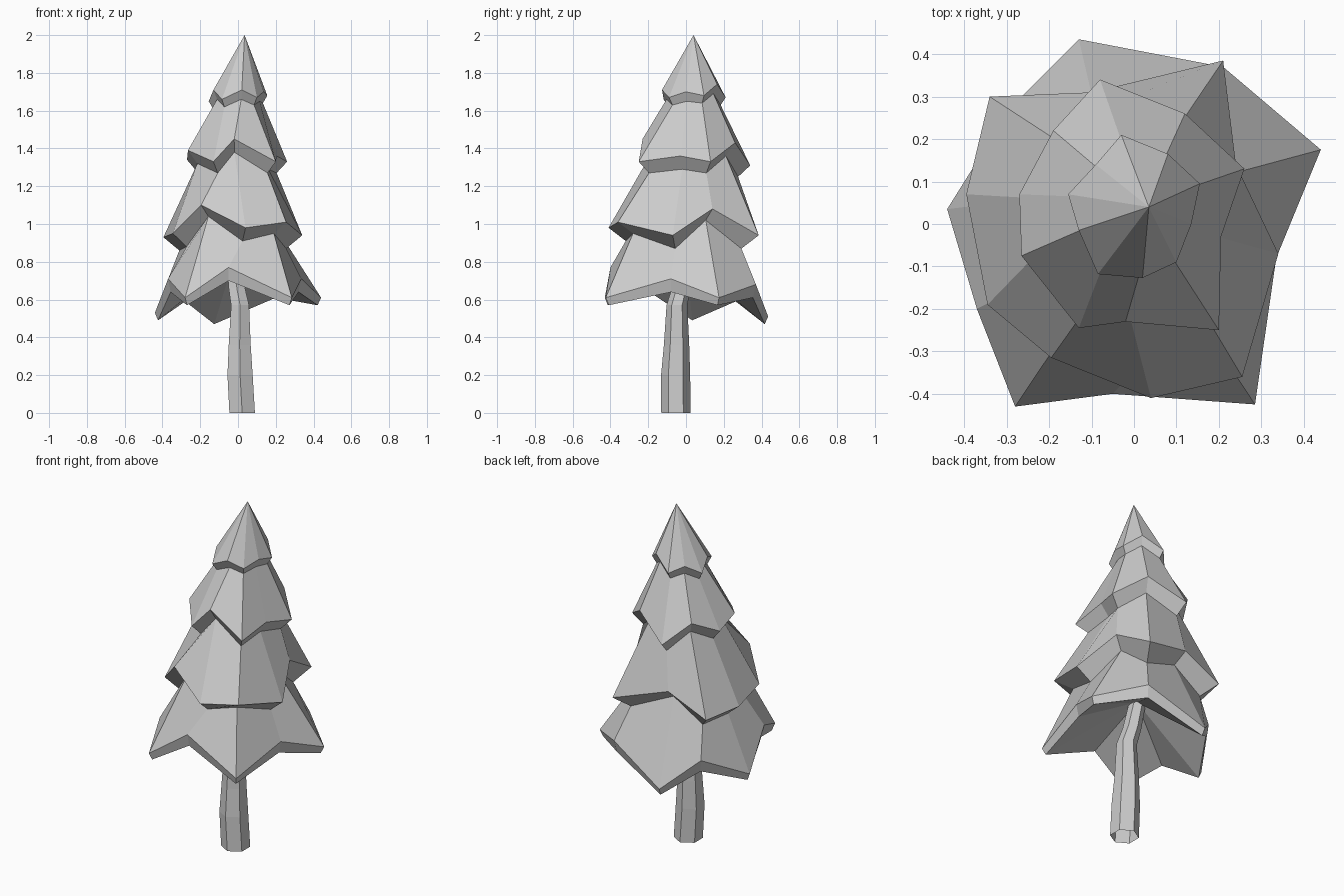
import bpy
import bmesh
from math import cos, sin, pi
from mathutils import Vector

default_cube = bpy.data.objects.get("Cube")
if default_cube:
    bpy.data.objects.remove(default_cube, do_unlink=True)


def make_material(name, colour):
    material = bpy.data.materials.new(name)
    material.use_nodes = True
    material.diffuse_color = colour
    material.node_tree.nodes["Principled BSDF"].inputs["Base Color"].default_value = colour
    return material


def finish(bm, name, material):
    """Turn a bmesh into a flat shaded object."""
    bmesh.ops.recalc_face_normals(bm, faces=bm.faces[:])
    mesh = bpy.data.meshes.new(name)
    bm.to_mesh(mesh)
    bm.free()
    mesh.materials.append(material)
    obj = bpy.data.objects.new(name, mesh)
    bpy.context.collection.objects.link(obj)
    return obj


def add_ring(bm, points):
    return [bm.verts.new(point) for point in points]


def bridge(bm, upper, lower):
    count = len(upper)
    for i in range(count):
        j = (i + 1) % count
        bm.faces.new((upper[i], lower[i], lower[j], upper[j]))


def fan(bm, ring, tip):
    centre = bm.verts.new(tip)
    for i, vert in enumerate(ring):
        bm.faces.new((centre, vert, ring[(i + 1) % len(ring)]))


def lip(points, shrink, tip_drop, notch_drop):
    """Copy a rim inward and downward, with separate drops for tips and notches."""
    middle = sum(points, Vector()) / len(points)
    result = []
    for i, point in enumerate(points):
        before, after = points[i - 1], points[(i + 1) % len(points)]
        is_notch = point.z > (before.z + after.z) / 2
        inner = middle.lerp(point, shrink)
        inner.z = point.z - (notch_drop if is_notch else tip_drop)
        result.append(inner)
    return result


grey = make_material("plain grey", (0.6, 0.6, 0.6, 1.0))

# Jagged rims of the four branch tiers, top to bottom, in hundredths of a unit.
# Each has ten points running clockwise from the back.
top_rim = [(-3, 21, 167), (8, 16.5, 174), (15.5, 9.5, 168), (13.5, 0, 170), (10, -9, 167),
           (2, -12.7, 171), (-8.5, -11.8, 166), (-13, -1.5, 171), (-15.5, 7, 165), (-9, 14, 170)]
upper_rim = [(-8, 34, 131), (12, 26, 143), (26, 13, 133), (20.5, -3, 136), (20, -25, 133),
             (-2, -23, 145), (-13, -24.5, 133), (-26.5, -7.5, 139), (-27, 7, 134), (-19, 22, 142)]
middle_rim = [(-10, 31, 103), (21, 38.5, 94), (24, 14, 108), (34, -7, 94), (25.5, -36, 101),
              (4, -41, 98), (-19.5, -31.5, 110), (-34.5, -19, 95), (-39.5, 7, 93), (-34, 30, 92)]
bottom_rim = [(-13, 43.5, 51), (21, 37, 68), (44, 17.5, 61), (33.5, -8, 71), (28.5, -42.5, 61),
              (-5, -40, 77), (-28, -43, 61), (-37, -20, 71), (-44, 3.5, 53), (-29, 27.5, 66)]

# Rim, then shrink factor, drop at tips and drop at notches of its thick lip.
tiers = [(top_rim, 0.85, 0.04, 0.05),
         (upper_rim, 0.80, 0.06, 0.07),
         (middle_rim, 0.77, 0.07, 0.06),
         (bottom_rim, 0.96, 0.04, 0.07)]

# Crown: one skin from the peak over every rim and lip to the hollow underside.
crown = bmesh.new()
previous = None
for rim, shrink, tip_drop, notch_drop in tiers:
    points = [Vector(point) / 100 for point in rim]
    outer = add_ring(crown, points)
    if previous:
        bridge(crown, previous, outer)
    else:
        fan(crown, outer, (0.035, 0.04, 2.0))
    previous = add_ring(crown, lip(points, shrink, tip_drop, notch_drop))
    bridge(crown, outer, previous)
fan(crown, previous, (-0.02, 0.0, 0.82))
finish(crown, "crown", grey)

# Trunk: a bent six-sided tube, open below, given as centre x, y, height and radius.
stations = [(0.022, -0.053, 0, 0.078), (0.011, -0.055, 0.2, 0.077),
            (0.009, -0.05, 0.36, 0.067), (0.011, -0.048, 0.57, 0.055),
            (-0.006, -0.025, 0.66, 0.05), (-0.022, 0.005, 0.82, 0.045)]
trunk = bmesh.new()
rings = []
for x, y, z, radius in stations:
    rings.append(add_ring(trunk, [(x + radius * sin(i * pi / 3), y + radius * cos(i * pi / 3), z)
                                  for i in range(6)]))
for above, below in zip(rings[1:], rings):
    bridge(trunk, above, below)
finish(trunk, "trunk", grey)
